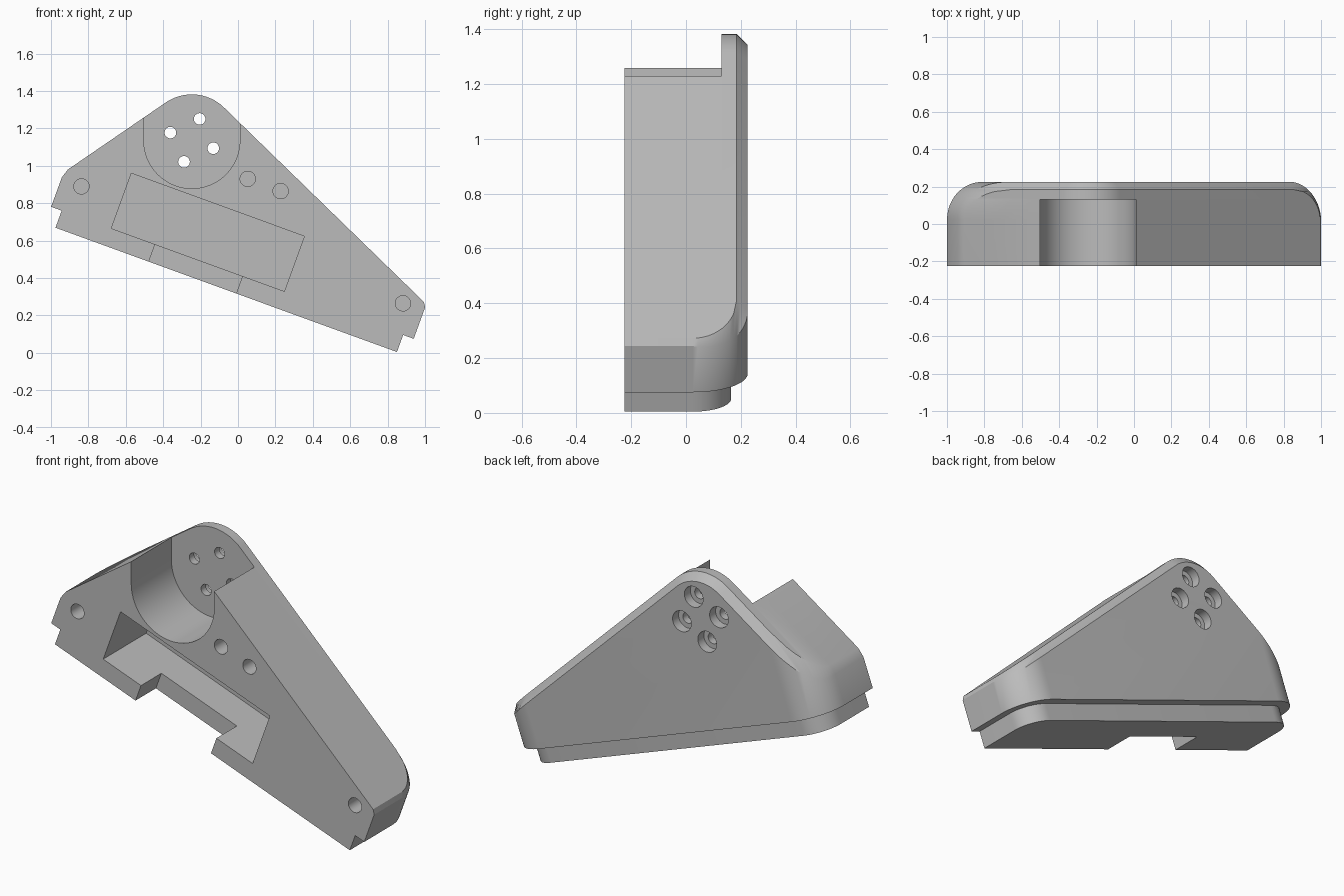
import bpy, bmesh
from math import sin, cos, pi, radians, sqrt, asin

cube = bpy.data.objects.get("Cube")
if cube:
    bpy.data.objects.remove(cube, do_unlink=True)

TILT = radians(20)              # the whole bracket is laid out level, then tilted
U0, U1 = -1.206, 0.857          # ends
FRONT, BACK = -0.225, 0.225
CORNER, CHAMFER, END_CHAMFER = 0.2, 0.04, 0.016
STEP, BASE, INSET = 0.392, 0.295, 0.06
CU, CV, R = -0.6205, 0.983, 0.246   # centre and radius of the rounded top
RIGHT_N, LEFT_N = radians(65.8), radians(144.4)

grey = bpy.data.materials.new("plain grey")
grey.use_nodes = True
grey.diffuse_color = (0.5, 0.5, 0.5, 1)
grey.node_tree.nodes["Principled BSDF"].inputs["Base Color"].default_value = (0.5, 0.5, 0.5, 1)


def skin(name, rings):
    """Closed solid through matching rings of points."""
    bm = bmesh.new()
    rows = [[bm.verts.new(p) for p in ring] for ring in rings]
    n = len(rows[0])
    for a, b in zip(rows, rows[1:]):
        for i in range(n):
            j = (i + 1) % n
            bm.faces.new((a[i], a[j], b[j], b[i]))
    bm.faces.new(rows[0])
    bm.faces.new(rows[-1])
    bmesh.ops.remove_doubles(bm, verts=bm.verts, dist=1e-5)
    bmesh.ops.recalc_face_normals(bm, faces=bm.faces)
    mesh = bpy.data.meshes.new(name)
    bm.to_mesh(mesh)
    bm.free()
    mesh.materials.append(grey)
    obj = bpy.data.objects.new(name, mesh)
    bpy.context.collection.objects.link(obj)
    return obj


def prism(name, profile, y0, y1):
    return skin(name, [[(u, y, v) for u, v in profile] for y in (y0, y1)])


def arc(u, v, r, a0, a1, n):
    return [(u + r * cos(a0 + (a1 - a0) * i / n), v + r * sin(a0 + (a1 - a0) * i / n))
            for i in range(n + 1)]


def box(name, u0, u1, v0, v1, y0, y1):
    return prism(name, [(u0, v0), (u1, v0), (u1, v1), (u0, v1)], y0, y1)


def cylinder(name, u, v, r, y0, y1):
    return prism(name, arc(u, v, r, 0, 2 * pi, 32)[:-1], y0, y1)


def combine(target, tool, operation):
    mod = target.modifiers.new(operation, 'BOOLEAN')
    mod.operation, mod.object, mod.solver = operation, tool, 'EXACT'
    bpy.context.view_layer.objects.active = target
    bpy.ops.object.modifier_apply(modifier=mod.name)
    bpy.data.objects.remove(tool, do_unlink=True)


def cut(tool):
    combine(bracket, tool, 'DIFFERENCE')


def slope(u, normal, offset):
    """Height of a sloping top edge, moved inward by offset."""
    return CV + (R - offset - cos(normal) * (u - CU)) / sin(normal)


def body_ring(y, s):
    t = min(1, max(0, (y - BACK + CORNER) / (CORNER - CHAMFER)))
    inner = END_CHAMFER + (CORNER - END_CHAMFER) * (1 - sqrt(1 - t * t))
    wall = END_CHAMFER + (CHAMFER - END_CHAMFER) * t
    d = max(0, y - BACK + CHAMFER)
    a, b, ai, bi = U0 + s, U1 - s, U0 + inner, U1 - inner
    ring = [(a, STEP), (b, STEP), (b, slope(b, RIGHT_N, wall)), (bi, slope(bi, RIGHT_N, d))]
    ring += arc(CU, CV, R - d, RIGHT_N, LEFT_N, 24)
    ring += [(ai, slope(ai, LEFT_N, d)), (a, slope(a, LEFT_N, wall))]
    return [(u, y, v) for u, v in ring]


# Main body: rounded back corners and a chamfered back rim
bend = asin(1 - CHAMFER / CORNER)
angles = [bend * i / 10 for i in range(11)] + [bend + (pi / 2 - bend) * i / 6 for i in range(1, 7)]
bracket = skin("bracket_body", [body_ring(FRONT, 0)] + [
    body_ring(BACK - CORNER + CORNER * sin(a), CORNER * (1 - cos(a))) for a in angles])

# Stepped foot along the lower edge
r = CORNER - INSET
u0, u1, back = U0 + INSET, U1 - INSET, BACK - INSET
plan = [(u0, FRONT), (u1, FRONT)]
plan += arc(u1 - r, back - r, r, 0, pi / 2, 14) + arc(u0 + r, back - r, r, pi / 2, pi, 14)
foot = skin("foot", [[(u, y, v) for u, y in plan] for v in (BASE, STEP + 0.06)])
combine(bracket, foot, 'UNION')

# Round bay, open at the top
up = TILT + pi / 2
bay = arc(CU, CV, 0.257, up + pi / 2, up + 3 * pi / 2, 40)
bay += [(u + 0.6 * cos(up), v + 0.6 * sin(up)) for u, v in (bay[-1], bay[0])]
cut(prism("bay_cutter", bay, FRONT - 0.1, 0.13))

# Rectangular pocket and its slot through the foot
cut(box("pocket_cutter", -0.864, 0.12, STEP + 0.002, 0.707, FRONT - 0.1, 0.155))
cut(box("slot_cutter", -0.615, -0.118, BASE - 0.1, 0.45, FRONT - 0.1, -0.045))

# Blind pin holes in the front face
for x, z in ((-0.837, 0.89), (0.052, 0.93), (0.228, 0.865), (0.882, 0.265)):
    u, v = x * cos(TILT) - z * sin(TILT), x * sin(TILT) + z * cos(TILT)
    cut(cylinder("pin_cutter", u, v, 0.041, FRONT - 0.1, 0.0))

# Four counterbored screw holes through the bay wall
for k in range(4):
    u, v = CU + 0.122 * cos(k * pi / 2), CV + 0.122 * sin(k * pi / 2)
    cut(cylinder("screw_cutter", u, v, 0.031, 0.0, BACK + 0.1))
    cut(cylinder("head_cutter", u, v, 0.058, 0.172, BACK + 0.1))

# Tilt into place and shade
bpy.ops.object.select_all(action='DESELECT')
bracket.select_set(True)
bpy.context.view_layer.objects.active = bracket
bracket.rotation_euler = (0, TILT, 0)
bpy.ops.object.transform_apply(location=False, rotation=True, scale=False)
bpy.ops.object.shade_smooth_by_angle(angle=radians(30))
